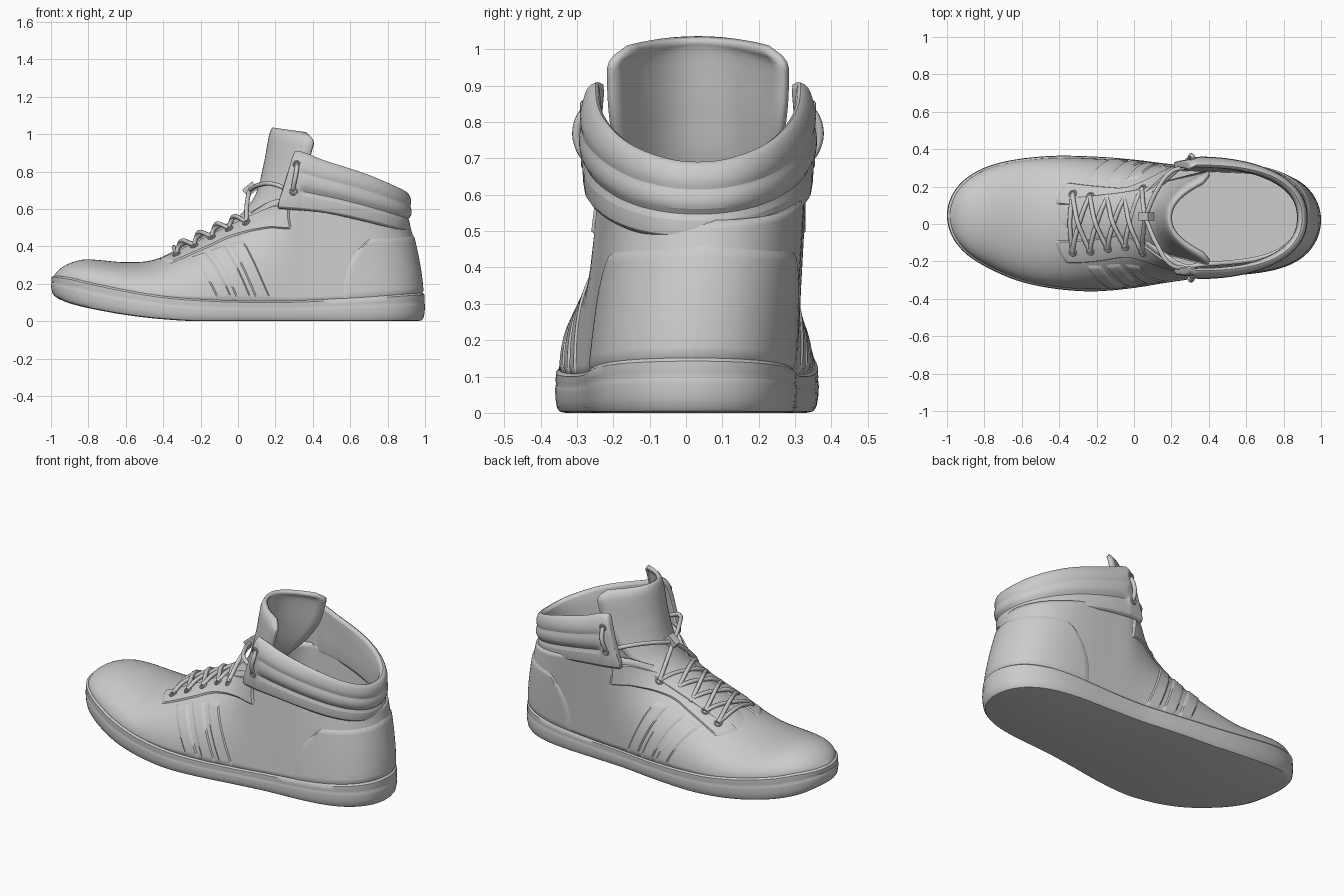
import bpy, bmesh, math
from mathutils import Vector as V

if "Cube" in bpy.data.objects:
    bpy.data.objects.remove(bpy.data.objects["Cube"])

def curve(*pts):
    """Smooth interpolation through (x, value) points."""
    n = len(pts)
    sl = [(pts[min(i+1, n-1)][1]-pts[max(i-1, 0)][1]) / (pts[min(i+1, n-1)][0]-pts[max(i-1, 0)][0]) for i in range(n)]
    def f(x):
        x = min(max(x, pts[0][0]), pts[-1][0])
        i = next((k for k in range(n-1) if x <= pts[k+1][0]), n-2)
        h = pts[i+1][0]-pts[i][0]
        t = (x-pts[i][0])/h
        return (pts[i][1]*(1+2*t)*(1-t)**2 + sl[i]*h*t*(1-t)**2
                + pts[i+1][1]*t*t*(3-2*t) - sl[i+1]*h*t*t*(1-t))
    return f

def smooth(a, b, x):
    t = min(max((x-a)/(b-a), 0), 1)
    return t*t*(3-2*t)

def finish(o, angle=40):
    bpy.ops.object.select_all(action='DESELECT')
    o.select_set(True)
    bpy.context.view_layer.objects.active = o
    bpy.ops.object.shade_smooth_by_angle(angle=math.radians(angle))
    return o

def grid(name, f, nu, nv, skip=-1, flip=False, closed=False, thick=0, offset=-1, subsurf=0):
    """Sheet or tube from f(i, j); closed wraps j and caps both ends."""
    bm = bmesh.new()
    vs = [[bm.verts.new(f(i, j)) for j in range(nv)] for i in range(nu)]
    for i in range(nu-1):
        for j in range(nv if closed else nv-1):
            if j != skip:
                k = (j+1) % nv
                q = [vs[i][j], vs[i+1][j], vs[i+1][k], vs[i][k]]
                bm.faces.new(q[::-1] if flip else q)
    if closed:
        bm.faces.new(vs[0])
        bm.faces.new(vs[-1][::-1])
    bmesh.ops.remove_doubles(bm, verts=bm.verts, dist=0.0004)
    if closed:
        bmesh.ops.recalc_face_normals(bm, faces=bm.faces)
    me = bpy.data.meshes.new(name)
    bm.to_mesh(me)
    bm.free()
    o = bpy.data.objects.new(name, me)
    bpy.context.collection.objects.link(o)
    if thick:
        m = o.modifiers.new("thickness", 'SOLIDIFY')
        m.thickness, m.offset = thick, offset
    if subsurf:
        m = o.modifiers.new("smooth", 'SUBSURF')
        m.levels = m.render_levels = subsurf
    return finish(o)

# Plan outline and side profile of the shoe
width = curve((-1, .28), (-.8, .306), (-.6, .338), (-.4, .358), (-.2, .36), (0, .343), (.2, .315), (.4, .297), (.6, .292), (1, .29))
centre = curve((-1, .045), (-.8, .038), (-.6, .02), (-.4, .008), (-.2, 0), (.2, .005), (.4, .013), (1, .02))
sole_bottom = curve((-1, .14), (-.9, .095), (-.7, .05), (-.5, .02), (-.3, .003), (-.2, 0), (1, 0))
sole_top = curve((-1, .245), (-.9, .235), (-.8, .21), (-.5, .15), (-.3, .125), (0, .11), (.3, .11), (.6, .125), (1, .155))
ridge = curve((-1, .245), (-.96, .285), (-.9, .315), (-.82, .33), (-.6, .315), (-.45, .33), (-.2, .44), (0, .54), (.1, .6), (.2, .65), (.35, .65), (.6, .6), (1, .53))

def half(x):
    return width(x)*math.sqrt(max(0, 1-abs(x)**6))

# Sole: stacked rings, with top and bottom closed by cross strips
N = 60
rings = [(.92, 0), (.965, .03), (.985, .12), (.995, .3), (1, .52), (.997, .6), (.991, .66), (.996, .74), (.993, .92), (.965, 1)]
def sole_point(i, j):
    s, f = rings[j]
    k = abs(N-i)
    x0 = -math.cos(math.pi*k/N)
    side = 1 if i >= N else -1
    x = x0*(1-(1-s)*.5)
    return V((x, centre(x0)+side*half(x0)*s, max(0, sole_bottom(x))+(sole_top(x)-max(0, sole_bottom(x)))*f))
sole = grid("sole", sole_point, 2*N+1, len(rings))
bm = bmesh.new()
bm.from_mesh(sole.data)
for j in (0, len(rings)-1):
    vs = [bm.verts.new(sole_point(i, j)) for i in range(2*N+1)]
    for i in range(N):
        q = [vs[i], vs[i+1], vs[2*N-i-1], vs[2*N-i]]
        bm.faces.new(q if i < N-1 else [q[0], q[1], q[3]])
bmesh.ops.remove_doubles(bm, verts=bm.verts, dist=.0004)
bmesh.ops.recalc_face_normals(bm, faces=bm.faces)
bm.to_mesh(sole.data)
bm.free()
finish(sole)

# Upper surface: closed arch at the toe that opens into two ankle walls
def body(x, t, s):
    o = smooth(-.1, .32, x)
    th = t*math.pi/2
    y = (1-o)*max(0, math.cos(th)) + o*(1-.03*t)
    h = (1-o)*math.sin(th) + o*t
    zb = sole_top(x)-.012
    z = zb+(ridge(x)-zb)*h
    back = .09*(max(0, z-.15)/.45)**1.5*smooth(.2, 1, x)
    c = centre(x)+.04*t*smooth(-.3, .4, x)
    return V((x*.985-back, c+s*half(x)*.97*y, z))

def normal(x, t, s):
    if x > .999:
        return V((1, 0, .1))
    x, t, h = min(max(x, -.99), .998), min(t, .99), .002
    n = (body(x+h, t, s)-body(x-h, t, s)).cross((body(x, t+h, s)-body(x, t-h, s))*-s)
    return n.normalized()

NX, NT = 90, 18
def body_point(i, j):
    x = -math.cos(math.pi*i/(NX-1))
    return body(x, j/(NT-1), -1) if j < NT else body(x, (2*NT-1-j)/(NT-1), 1)
grid("upper", body_point, NX, 2*NT, skip=NT-1, thick=.022)

# Raised panels stitched on the upper, both sides
def panel(name, f, off, nu=24, nv=16, open_end=False):
    for s, tag in ((-1, "right"), (1, "left")):
        def p(i, j):
            x, t = f(i/(nu-1), j/(nv-1))
            edge = j in (0, nv-1) or i == 0 or (i == nu-1 and not open_end)
            return body(x, t, s)+normal(x, t, s)*(-.004 if edge else off)
        grid(f"{name}_{tag}", p, nu, nv, flip=s > 0)

panel("eyestay", lambda u, v: (-.37-.06*math.sin(v*math.pi/2)+(.67+.06*v)*u, .57+.25*v+.13*u), .008, 44)
for k in range(3):
    panel(f"stripe_{k+1}", lambda u, v: (-.11+.105*k+.09*u-.16*v, .01+.56*v), .006, 8, 20)
def counter(u, v):
    x0 = .56+.2*v**2.5
    return x0+(1-x0)*math.sin(u*math.pi/2), v*(.72+.12*u)
panel("heel_counter", counter, .007, 28, 18, True)

# Padded ankle collar: a U-shaped sweep of one rolled profile with flat front tabs
collar_low = curve((.2, .6), (.5, .57), (.92, .475))
collar_high = curve((.2, .86), (.27, .9), (.33, .915), (.45, .87), (.7, .79), (.88, .715), (.93, .685))
def collar(s, v, off):
    a = abs(s)
    sg = 1 if s >= 0 else -1
    k = max(0, (a-.8)/.2)
    ph = min(a/.8, 1)*math.pi/2
    n = V((math.cos(ph), sg*math.sin(ph), 0))
    x = .34+.575*max(0, math.cos(ph))**.95-k*(.14-.1*v)
    y = .033+sg*((.31+.008*v)*math.sin(ph)**.88-.02*k)
    lo, hi = collar_low(x), collar_high(x)
    p = V((x, y, lo+(hi-lo)*v))+n*off
    p.y -= sg*.02*max(0, v-.75)*4*smooth(.3, .8, a)
    return p
roll = [(-.02, 0), (.004, .01), (.006, .28), (-.008, .32), (.01, .38), (.015, .48), (.012, .58), (.004, .63), (.012, .69), (.01, .82), (0, .94), (-.016, 1), (-.036, .95), (-.044, .7), (-.044, .35), (-.04, .05)]
def collar_point(i, j):
    s = -1+2*i/72
    off, v = roll[j]
    if abs(s) > .83:
        off = .01 if off > -.015 else max(off, -.03)
    return collar(s, v, off)
grid("ankle_collar", collar_point, 73, len(roll), closed=True, subsurf=1)

# Tongue: a curved sheet rising from the throat
ts = [0, .25, .45, .58, .75, .92, .97, 1]
def track(vals):
    return curve(*zip(ts, vals))
tx = track([-.42, -.2, 0, .09, .135, .165, .175, .185])
tz = track([.335, .45, .56, .67, .83, .99, 1.02, 1.036])
tw = track([.1, .12, .15, .2, .24, .25, .235, .195])
tb = track([0, 0, .01, .09, .2, .23, .22, .18])
td = track([.02, .025, .04, .06, .05, .045, .04, .025])
def tongue_point(i, j):
    v, u = i/40, -1+2*j/20
    return V((tx(v)+tb(v)*abs(u)**2.2, .033+tw(v)*u, tz(v)-td(v)*u*u))
grid("tongue", tongue_point, 41, 21, thick=.022, offset=-1)

# Eyelets on the eyestay and the collar tabs
def eyelet(name, p, n, r=.018):
    bpy.ops.mesh.primitive_torus_add(major_radius=r, minor_radius=.006, major_segments=20, minor_segments=8,
                                     location=p, rotation=n.to_track_quat('Z', 'Y').to_euler())
    bpy.context.object.name = name
    finish(bpy.context.object)

holes = {-1: [], 1: []}
for s in (-1, 1):
    for k in range(5):
        x = -.33+.095*k
        t = .69+.13*(x+.42)/.6
        n = normal(x, t, s)
        p = body(x, t, s)+n*.01
        holes[s].append(p)
        eyelet("eyelet", p, n)
    for v in (.32, .76):
        eyelet("collar_eyelet", collar(s*.88, v, .01), V((-.1, s, 0)), .016)

# Laces: crossed rows, runs up to the collar, side loops and a small knot
def lace(name, pts, r=.012):
    c = bpy.data.curves.new(name, 'CURVE')
    c.dimensions, c.bevel_depth, c.bevel_resolution, c.resolution_u = '3D', r, 3, 8
    c.use_fill_caps = True
    sp = c.splines.new('BEZIER')
    sp.bezier_points.add(len(pts)-1)
    for b, p in zip(sp.bezier_points, pts):
        b.co = p
        b.handle_left_type = b.handle_right_type = 'AUTO'
    o = bpy.data.objects.new(name, c)
    bpy.context.collection.objects.link(o)

def mid(a, b, f, lift):
    return a.lerp(b, f)+V((-.4*lift, 0, lift))
lace("lace_bar", [holes[-1][0], mid(holes[-1][0], holes[1][0], .5, .035), holes[1][0]])
for s in (-1, 1):
    for k in range(4):
        a, b = holes[s][k], holes[-s][k+1]
        lace("lace_cross", [a, mid(a, b, .2, .025), mid(a, b, .5, .04+.008*s), mid(a, b, .8, .025), b])
    knot = V((.06, .035, .7))
    low, high = collar(s*.88, .32, .008), collar(s*.88, .76, .008)
    lace("lace_to_knot", [holes[-s][4], mid(holes[-s][4], knot, .5, .01), knot])
    lace("lace_to_collar", [knot, V((.12, .035+s*.14, .73)), V((.2, .03+s*.25, .73)), collar(s*.93, .35, -.03)])
    out = V((0, s*.006, 0))
    lace("collar_loop", [low-out*4, low+out+V((0, 0, .02)), high+out-V((0, 0, .02)), high-out*4])
bpy.ops.mesh.primitive_cube_add(size=1, location=(.065, .04, .705))
knot = bpy.context.object
knot.name = "lace_knot"
knot.scale = (.07, .045, .05)
knot.rotation_euler = (0, -.7, 0)
bev = knot.modifiers.new("bevel", 'BEVEL')
bev.width, bev.segments = .01, 3
